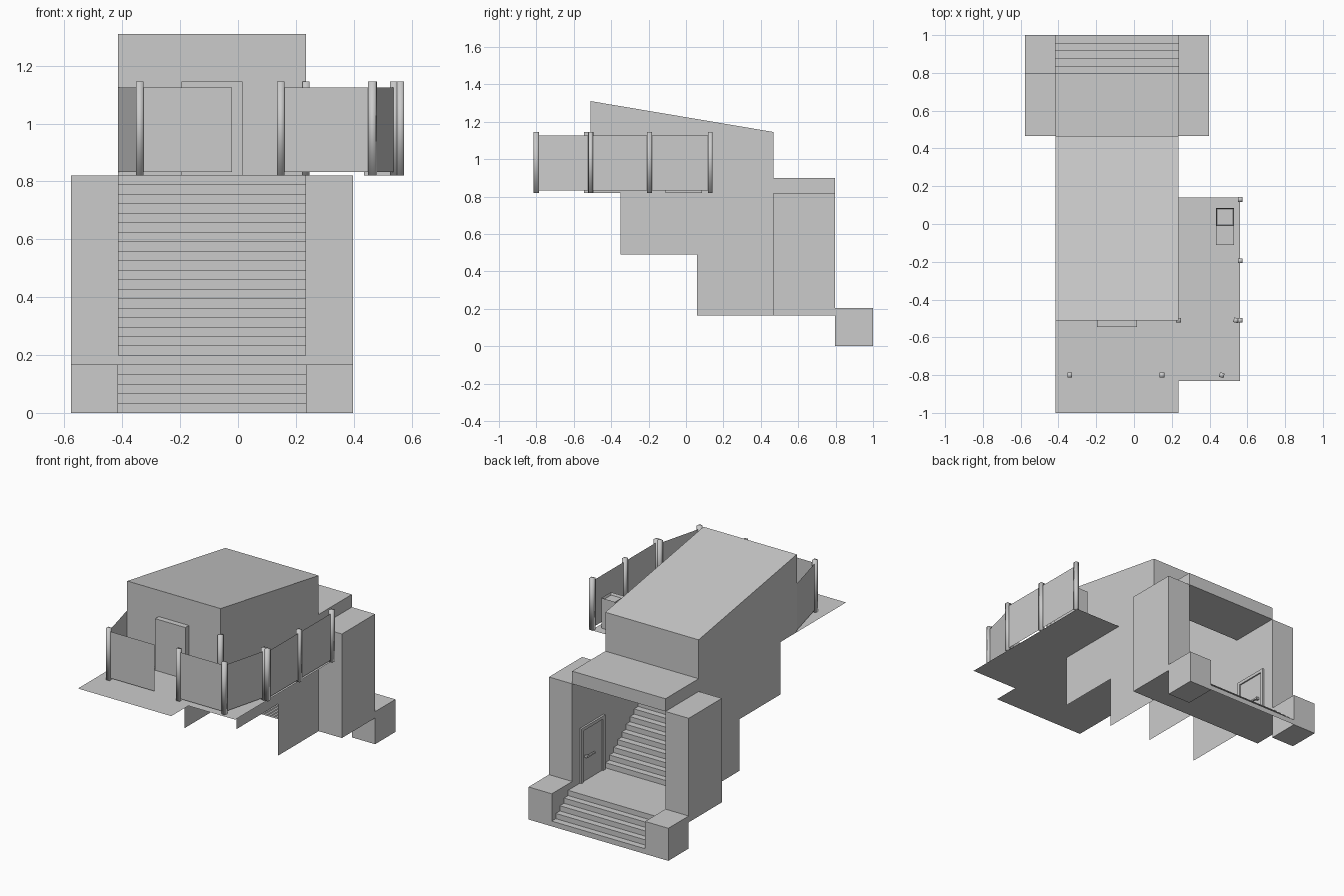
import bpy
import bmesh
from math import atan2
from mathutils import Matrix, Vector

cube = bpy.data.objects.get("Cube")
if cube:
    bpy.data.objects.remove(cube, do_unlink=True)

grey = bpy.data.materials.new("plain grey")
grey.use_nodes = True
GREY = (0.6, 0.6, 0.6, 1)
grey.diffuse_color = GREY
grey.node_tree.nodes["Principled BSDF"].inputs["Base Color"].default_value = GREY

# Shared levels and wall planes
LEFT, RIGHT = -0.415, 0.235
LOW, FLOOR = 0.165, 0.82
FRONT, BACK, PORCH = -0.51, 0.467, 0.797
MID = (LEFT + RIGHT) / 2


def finish(name, bm):
    mesh = bpy.data.meshes.new(name)
    bm.to_mesh(mesh)
    bm.free()
    mesh.materials.append(grey)
    obj = bpy.data.objects.new(name, mesh)
    bpy.context.collection.objects.link(obj)
    return obj


def box(name, x, y, z, turn=0):
    size = Vector((x[1] - x[0], y[1] - y[0], z[1] - z[0]))
    centre = Vector((x[0] + x[1], y[0] + y[1], z[0] + z[1])) / 2
    bm = bmesh.new()
    bmesh.ops.create_cube(bm, size=1, matrix=Matrix.Translation(centre)
                          @ Matrix.Rotation(turn, 4, 'Z') @ Matrix.Diagonal(size.to_4d()))
    return finish(name, bm)


def sheet(name, *polygons):
    bm = bmesh.new()
    for points in polygons:
        bm.faces.new([bm.verts.new(p) for p in points])
    bmesh.ops.remove_doubles(bm, verts=bm.verts, dist=0.0001)
    return finish(name, bm)


def across(a, b):
    """Quad spanning the house width between two (y, z) points."""
    return [(LEFT, *a), (RIGHT, *a), (RIGHT, *b), (LEFT, *b)]


def both_sides(x):
    """An x range and its mirror about the middle of the house."""
    return ("right", x), ("left", (2 * MID - x[1], 2 * MID - x[0]))


# House shell: stepped side walls, sloping roof, open underneath
eave, ridge = (BACK, 1.145), (FRONT, 1.31)
profile = [(FRONT, FLOOR), (-0.35, FLOOR), (-0.35, 0.49), (0.06, 0.49),
           (0.06, LOW), (BACK, LOW), eave, ridge]
sheet("house_shell",
      [(RIGHT, *p) for p in profile],
      [(LEFT, *p) for p in reversed(profile)],
      across((FRONT, FLOOR), ridge), across(ridge, eave), across(eave, (BACK, 0.9)))
box("porch_roof", (LEFT, RIGHT), (BACK, PORCH), (FLOOR, 0.9))
box("front_door", (-0.195, 0.015), (-0.545, FRONT), (FLOOR, 1.145))


# Stair flights as folded sheets
def flight(name, y, z, count, tread, rise):
    quads = []
    for _ in range(count):
        quads.append(across((y, z), (y, z + rise)))
        quads.append(across((y, z + rise), (y - tread, z + rise)))
        y, z = y - tread, z + rise
    sheet(name, *quads)


flight("lower_stairs", 1, 0, 5, (1 - PORCH) / 5, LOW / 5)
flight("upper_stairs", BACK, LOW, 20, (BACK + 0.35) / 20, (FLOOR - LOW) / 20)
sheet("landing", across((PORCH, LOW), (BACK, LOW)))

# Towers and stair blocks either side of the porch
for side, x in both_sides((RIGHT, 0.397)):
    box(side + "_tower", x, (BACK, PORCH), (LOW, FLOOR))
    box(side + "_stair_block", x, (PORCH, 1), (0, 0.205))

# Porch doors with frames and lever handles
for side, x in both_sides((RIGHT - 0.012, RIGHT)):
    box(side + "_door_jamb_a", x, (0.485, 0.505), (LOW, 0.51))
    box(side + "_door_jamb_b", x, (0.7, 0.72), (LOW, 0.51))
    box(side + "_door_head", x, (0.505, 0.7), (0.49, 0.51))
for side, x in both_sides((RIGHT - 0.004, RIGHT)):
    box(side + "_door_leaf", x, (0.505, 0.7), (LOW, 0.49))
for side, x in both_sides((RIGHT - 0.025, RIGHT - 0.015)):
    box(side + "_door_lever", x, (0.6, 0.68), (0.315, 0.325))
for side, x in both_sides((RIGHT - 0.025, RIGHT - 0.004)):
    box(side + "_door_spindle", x, (0.665, 0.68), (0.313, 0.327))

# Thin deck wrapping the front and one side
EDGE = 0.561
outline = [(LEFT, -1), (RIGHT, -1), (RIGHT, -0.83), (EDGE, -0.83), (EDGE, 0.14),
           (RIGHT, 0.14), (RIGHT, -0.35), (LEFT, -0.35)]
sheet("deck", [(x, y, FLOOR) for x, y in outline])

# Railing: posts at the run ends, thin panels between them
gate_end, corner = (-0.02, -0.8), (0.54, FRONT)
front_posts = [(-0.34, -0.8), (0.148, -0.8), (0.465, -0.8)]
side_posts = [(0.562, FRONT), (0.562, -0.195), (0.562, 0.13)]
wall_post = (RIGHT, FRONT)
turn = atan2(corner[1] - front_posts[2][1], corner[0] - front_posts[2][0])
posts = [(p, 0) for p in front_posts[:2] + side_posts + [wall_post]]
posts += [(front_posts[2], turn), (corner, turn)]
R = 0.0125
for i, ((x, y), angle) in enumerate(posts):
    post = box(f"railing_post_{i + 1}", (x - R, x + R), (y - R, y + R), (FLOOR, 1.145), angle)
    post.data.shade_smooth()

runs = [((LEFT, FRONT), front_posts[0]), (front_posts[0], gate_end),
        (front_posts[1], front_posts[2]), (front_posts[2], corner),
        (side_posts[0], side_posts[1]), (side_posts[1], side_posts[2]),
        ]
for i, (a, b) in enumerate(runs):
    sheet(f"railing_panel_{i + 1}",
          [(*a, 0.832), (*b, 0.832), (*b, 1.125), (*a, 1.125)])

# Deck seat: low cushion with a taller open box behind
box("deck_seat", (0.435, 0.53), (-0.11, -0.01), (FLOOR, 0.92))
tub = box("deck_box", (0.435, 0.53), (-0.01, 0.085), (FLOOR, 1.01))
bm = bmesh.new()
bm.from_mesh(tub.data)
top = [f for f in bm.faces if f.normal.z > 0.9]
bmesh.ops.inset_region(bm, faces=top, thickness=0.007)
bmesh.ops.translate(bm, verts=top[0].verts, vec=(0, 0, -0.015))
bm.to_mesh(tub.data)
bm.free()
